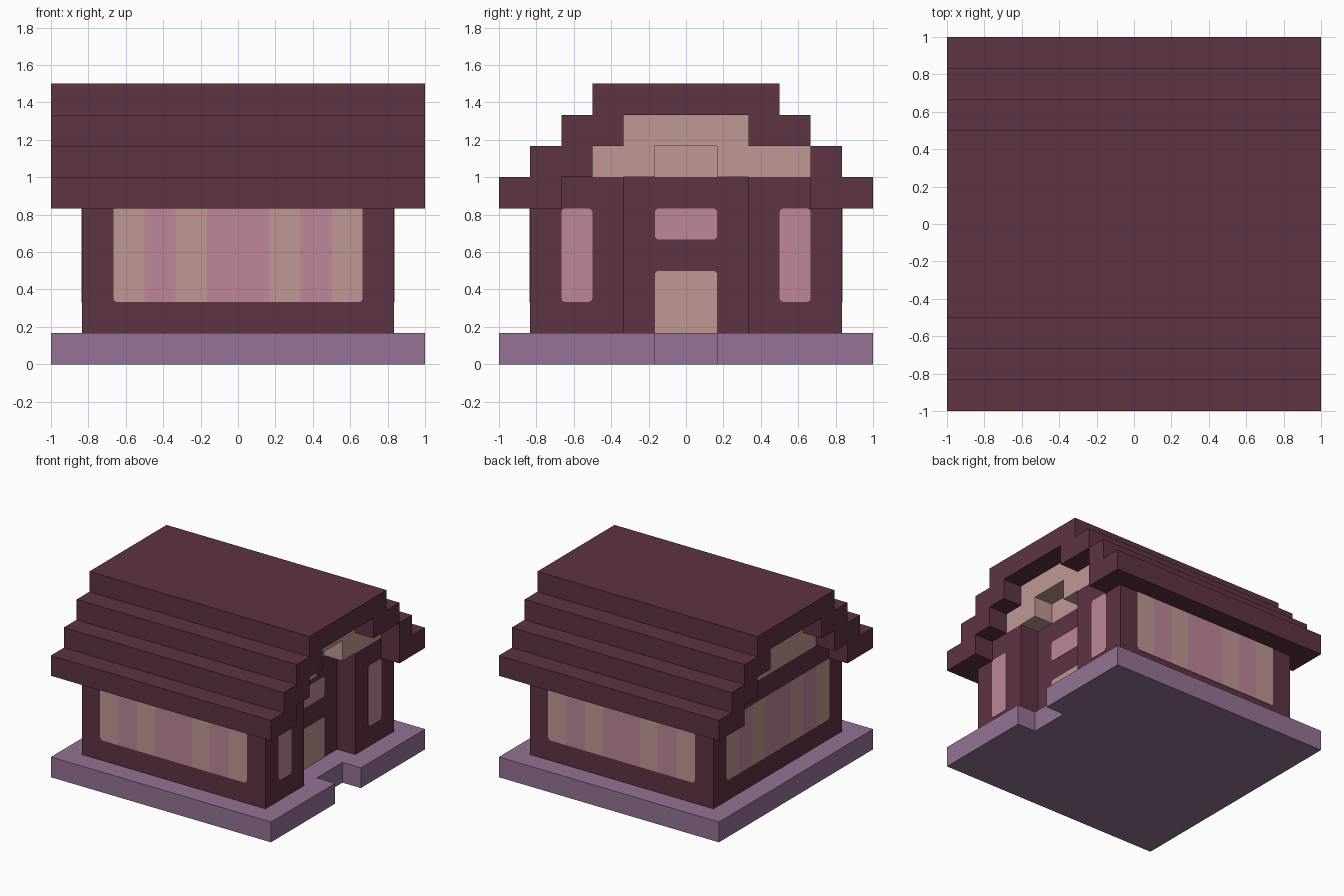
import bpy, bmesh, math
from mathutils import Vector

U = 1 / 6        # building module
T = 0.02         # plate thickness in modules
R = 0.13         # corner radius of the openings in modules

cube = bpy.data.objects.get("Cube")
if cube:
    bpy.data.objects.remove(cube, do_unlink=True)


def material(name, rgb):
    m = bpy.data.materials.new(name)
    m.use_nodes = True
    m.diffuse_color = (*rgb, 1)
    for n in m.node_tree.nodes:
        if n.type == 'BSDF_PRINCIPLED':
            n.inputs["Base Color"].default_value = (*rgb, 1)
    return m


MAROON = material("maroon", (0.112, 0.033, 0.056))
BEIGE = material("beige", (0.527, 0.314, 0.292))
PINK = material("pink", (0.509, 0.242, 0.319))
PURPLE = material("purple", (0.301, 0.171, 0.305))


def prism(name, outline, axis, lo, hi, mat):
    """Extrude an outline along an axis; the outline uses the other two axes in order."""
    def place(a, b, c):
        v = [a, b]
        v.insert("xyz".index(axis), c)
        return Vector(v) * U
    bm = bmesh.new()
    face = bm.faces.new([bm.verts.new(place(a, b, lo)) for a, b in outline])
    ext = bmesh.ops.extrude_face_region(bm, geom=[face], use_keep_orig=True)
    verts = [g for g in ext["geom"] if isinstance(g, bmesh.types.BMVert)]
    bmesh.ops.translate(bm, verts=verts, vec=place(0, 0, hi - lo))
    bmesh.ops.recalc_face_normals(bm, faces=bm.faces)
    mesh = bpy.data.meshes.new(name)
    bm.to_mesh(mesh)
    bm.free()
    mesh.materials.append(mat)
    obj = bpy.data.objects.new(name, mesh)
    bpy.context.collection.objects.link(obj)
    return obj


def rounded(a0, a1, b0, b1, corners="bl br tr tl"):
    """Rectangle with the listed corners rounded."""
    pts = []
    for i, (key, a, b, sa, sb) in enumerate((("bl", a0, b0, 1, 1), ("br", a1, b0, -1, 1),
                                             ("tr", a1, b1, -1, -1), ("tl", a0, b1, 1, -1))):
        if key not in corners:
            pts.append((a, b))
            continue
        for s in range(4):
            t = math.pi * (1 + i / 2) + s * math.pi / 6
            pts.append((a + sa * R + R * math.cos(t), b + sb * R + R * math.sin(t)))
    return pts


def window_band(name, axis, lo, hi, top_corners):
    """Row of alternating beige and pink panes."""
    edges = (-4, -3, -2, -1, 1, 2, 3, 4)
    for i, (a, b) in enumerate(zip(edges, edges[1:])):
        corners = ""
        if i == 0:
            corners = "bl tl" if top_corners else "bl"
        elif i == len(edges) - 2:
            corners = "br tr" if top_corners else "br"
        prism(f"{name}_pane_{i + 1}", rounded(a, b, 2, 5, corners), axis, lo, hi,
              PINK if i % 2 else BEIGE)


# Base slab with an entrance notch
prism("base", [(-6, -6), (6, -6), (6, -1), (5, -1), (5, 1), (6, 1), (6, 6), (-6, 6)],
      'z', 0, 1, PURPLE)

# Walls with a recessed entrance
prism("walls", [(-5, -5), (5, -5), (5, -2), (4, -2), (4, 2), (5, 2), (5, 5), (-5, 5)],
      'z', 1, 6, MAROON)

# Stepped roof
outer = [(6, 5), (6, 6), (5, 6), (5, 7), (4, 7), (4, 8), (3, 8), (3, 9)]
inner_left = [(-4, 5), (-4, 6), (-3, 6), (-3, 7), (-2, 7), (-2, 8)]
inner_right = [(2, 8), (2, 7), (4, 7), (4, 5)]
prism("roof", outer + [(-y, z) for y, z in reversed(outer)] + inner_left + inner_right,
      'x', -6, 6, MAROON)
prism("roof_end_lip", [(3, 6), (4, 6), (4, 7), (3, 7)], 'x', -6, -5, MAROON)

# Gable infill, with a small niche above the entrance
top = [(4, 6), (4, 7), (2, 7), (2, 8), (-2, 8), (-2, 7), (-3, 7), (-3, 6)]
prism("gable", top, 'x', -5, 4, BEIGE)
prism("gable_front", top + [(-1, 6), (-1, 7), (1, 7), (1, 6)], 'x', 4, 5, BEIGE)

# Window bands on three sides
window_band("front_window", 'y', -5 - T, -5, False)
window_band("back_window", 'y', 5, 5 + T, False)
window_band("end_window", 'x', -5 - T, -5, True)

# Entrance side windows, transom and door
for side, y in (("front", -4), ("back", 3)):
    prism(f"{side}_entrance_window", rounded(y, y + 1, 2, 5), 'x', 5, 5 + T, PINK)
prism("transom", rounded(-1, 1, 4, 5), 'x', 4, 4 + T, PINK)
prism("door", rounded(-1, 1, 1, 3, "tl tr"), 'x', 4, 4 + T, BEIGE)
